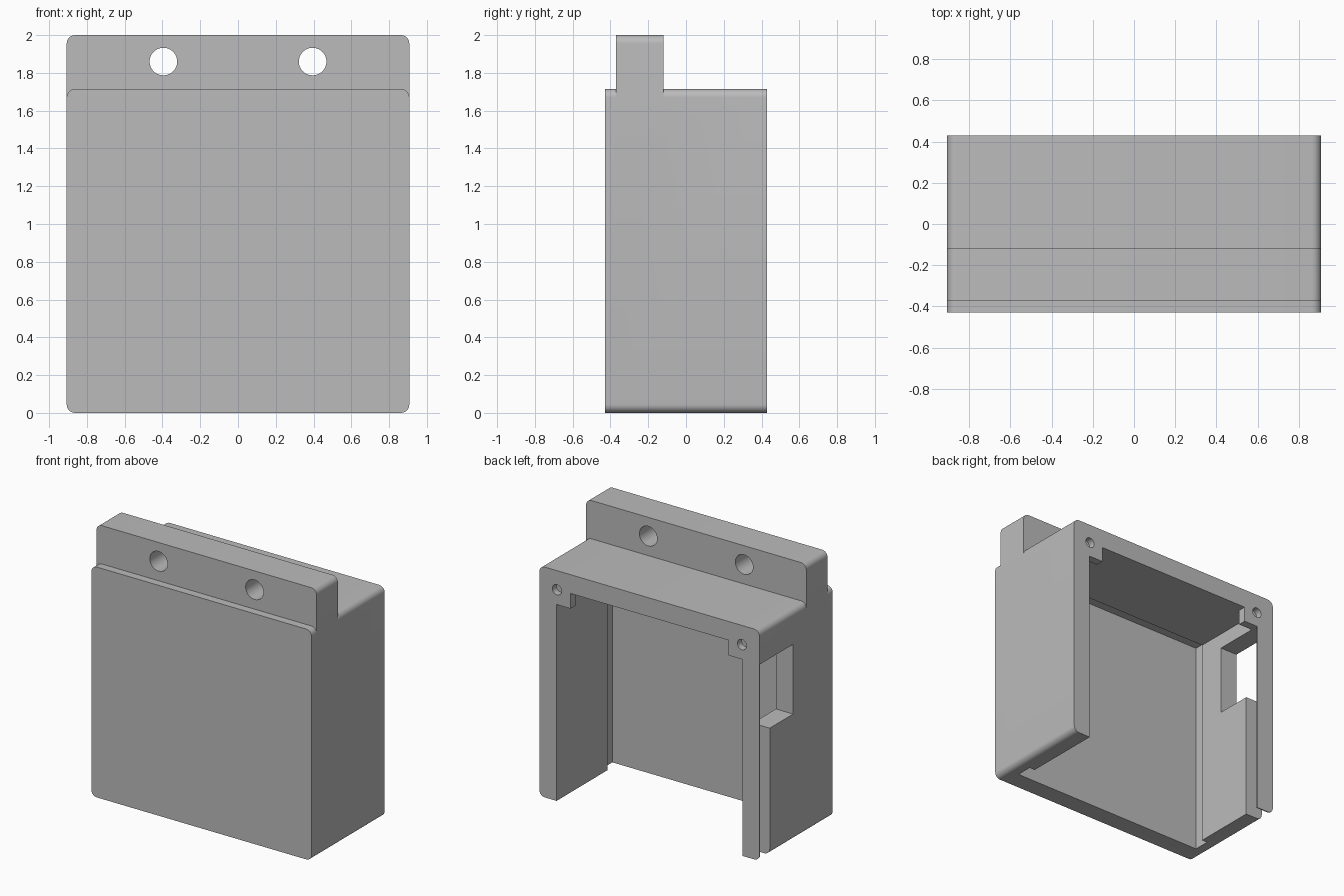
import bpy, bmesh
from mathutils import Matrix

if "Cube" in bpy.data.objects:
    bpy.data.objects.remove(bpy.data.objects["Cube"])

grey = bpy.data.materials.new("plain grey")
grey.use_nodes = True
grey.diffuse_color = (0.5, 0.5, 0.5, 1)
grey.node_tree.nodes["Principled BSDF"].inputs["Base Color"].default_value = (0.5, 0.5, 0.5, 1)


def finish(bm, name):
    mesh = bpy.data.meshes.new(name)
    bm.to_mesh(mesh)
    bm.free()
    mesh.materials.append(grey)
    obj = bpy.data.objects.new(name, mesh)
    bpy.context.collection.objects.link(obj)
    return obj


def box(name, x, y, z, radius=0, round_bottom=True):
    """Box from ranges, with its edges along y optionally rounded."""
    bm = bmesh.new()
    bmesh.ops.create_cube(bm, size=1)
    for v in bm.verts:
        for i, (low, high) in enumerate((x, y, z)):
            v.co[i] = high if v.co[i] > 0 else low
    if radius:
        middle = sum(z) / 2
        edges = [e for e in bm.edges
                 if abs(e.verts[0].co.y - e.verts[1].co.y) > 0.01
                 and (round_bottom or e.verts[0].co.z > middle)]
        bmesh.ops.bevel(bm, geom=edges, offset=radius, segments=8,
                        profile=0.5, affect='EDGES')
    return finish(bm, name)


def drill(name, x, z, y, radius):
    """Cylinder along y."""
    bm = bmesh.new()
    bmesh.ops.create_cone(bm, cap_ends=True, segments=40, radius1=radius,
                          radius2=radius, depth=y[1] - y[0])
    bmesh.ops.rotate(bm, verts=bm.verts, matrix=Matrix.Rotation(1.5707963, 3, 'X'))
    bmesh.ops.translate(bm, verts=bm.verts, vec=(x, sum(y) / 2, z))
    return finish(bm, name)


def combine(target, tool, operation):
    tool.hide_render = True
    mod = target.modifiers.new(tool.name, 'BOOLEAN')
    mod.operation = operation
    mod.solver = 'EXACT'
    mod.object = tool
    bpy.context.view_layer.objects.active = target
    bpy.ops.object.modifier_apply(modifier=mod.name)
    bpy.data.objects.remove(tool)


HALF, BACK, TOP = 0.907, 0.43, 1.715
INNER, CEILING = 0.765, 1.575
BOSS_X, BOSS_Y, BOSS_Z = 0.65, 0.37, 1.462
BELOW, BEYOND = -0.2, 0.6

# Rounded housing with the mounting flange on top
housing = box("housing", (-HALF, HALF), (-BACK, BACK), (0, TOP), 0.045)
flange = box("flange", (-HALF, HALF), (-0.37, -0.12), (1.5, 2), 0.045, False)
combine(housing, flange, 'UNION')

cutters = [
    # Cavity, open at the bottom, and the panel groove around its front
    box("cavity", (-INNER, INNER), (-0.2, BOSS_Y), (BELOW, CEILING)),
    box("panel_groove", (-0.81, 0.81), (-0.29, -0.17), (BELOW, 1.62)),
    # Back opening, leaving a screw boss in each upper corner
    box("back_opening", (-INNER, INNER), (0.3, BEYOND), (BELOW, BOSS_Z)),
    box("back_opening_top", (-BOSS_X, BOSS_X), (0.3, BEYOND), (1.2, CEILING)),
    # Side window and the slot running down from it behind a thin strip
    box("side_window", (-1.1, -0.7), (0.035, 0.422), (0.943, BOSS_Z)),
    box("side_slot", (-1.1, -0.7), (0.31, 0.422), (BELOW, 1.2)),
]
# Flange holes and screw holes
for side in (-1, 1):
    cutters.append(drill("flange_hole", side * 0.395, 1.86, (-BEYOND, 0.1), 0.073))
    cutters.append(drill("screw_hole", side * 0.762, 1.572, (0.38, BEYOND), 0.038))
for cutter in cutters:
    combine(housing, cutter, 'DIFFERENCE')

bpy.ops.object.select_all(action='DESELECT')
housing.select_set(True)
bpy.context.view_layer.objects.active = housing
bpy.ops.object.shade_smooth_by_angle(angle=0.5)
